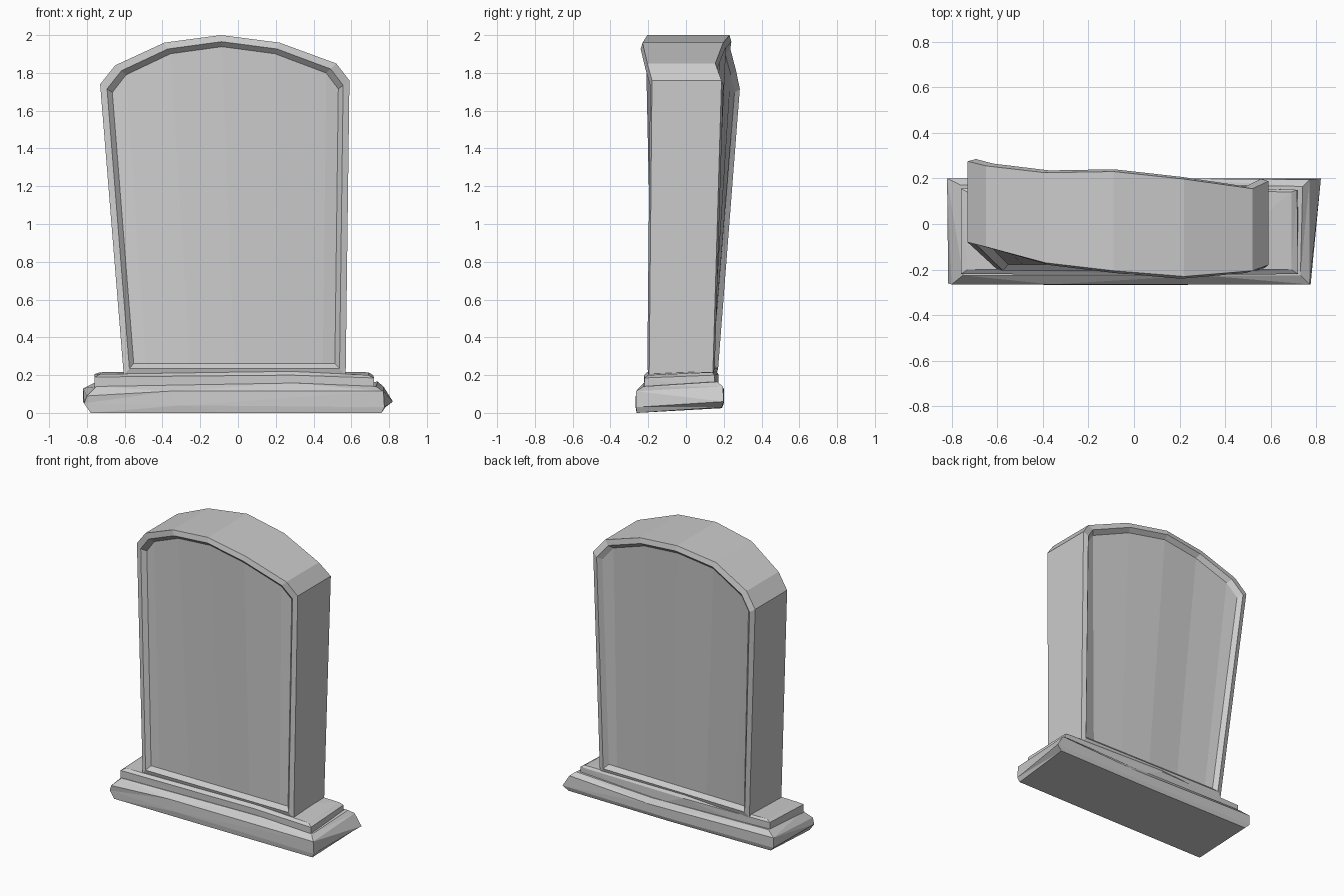
import bpy, bmesh

if "Cube" in bpy.data.objects:
    bpy.data.objects.remove(bpy.data.objects["Cube"])


def finish(name, bm):
    bmesh.ops.recalc_face_normals(bm, faces=bm.faces)
    me = bpy.data.meshes.new(name)
    bm.to_mesh(me)
    bm.free()
    ob = bpy.data.objects.new(name, me)
    bpy.context.collection.objects.link(ob)
    return ob


def bridge(bm, a, b):
    n = len(a)
    for i in range(n):
        j = (i + 1) % n
        bm.faces.new((a[i], a[j], b[j], b[i]))


def slab(name, rings):
    """Loft of rings; each ring is six points: front left/mid/right, back right/mid/left."""
    bm = bmesh.new()
    loops = [[bm.verts.new(p) for p in r] for r in rings]
    for a, b in zip(loops, loops[1:]):
        bridge(bm, a, b)
    bm.faces.new(loops[0])
    bm.faces.new(loops[-1])
    bmesh.ops.triangulate(bm, faces=bm.faces)
    return finish(name, bm)


# Worn lower plinth with chamfered edges
slab("lower_plinth", [
    [(-.78, -.26, 0), (-.05, -.262, 0), (.76, -.26, 0),
     (.78, .19, .03), (0, .19, .025), (-.79, .19, .03)],
    [(-.815, -.26, .05), (-.3, -.268, .04), (.775, -.265, .03),
     (.82, .20, .06), (0, .20, .05), (-.82, .20, .06)],
    [(-.80, -.265, .09), (-.36, -.265, .115), (.77, -.265, .115),
     (.77, .195, .14), (.15, .20, .11), (-.82, .20, .13)],
    [(-.75, -.225, .14), (.3, -.225, .158), (.73, -.225, .14),
     (.74, .165, .165), (.15, .175, .145), (-.76, .17, .16)],
])

# Upper step
slab("upper_step", [
    [(-.76, -.22, .12), (.2, -.22, .13), (.72, -.22, .12),
     (.72, .15, .12), (.1, .17, .12), (-.76, .155, .12)],
    [(-.76, -.22, .19), (.28, -.222, .20), (.72, -.22, .185),
     (.715, .15, .20), (-.1, .172, .205), (-.76, .155, .205)],
    [(-.73, -.20, .205), (.28, -.20, .22), (.69, -.20, .20),
     (.69, .14, .215), (-.1, .158, .225), (-.73, .14, .215)],
])

# Headstone: x, z, front y, back y along the arched top
TOP = [(-.73, 1.74, -.08, .275), (-.65, 1.84, -.10, .255), (-.39, 1.96, -.17, .225),
       (-.09, 2.0, -.205, .23), (.22, 1.96, -.23, .197), (.52, 1.85, -.205, .155),
       (.59, 1.76, -.18, .188)]
BOTTOM = [(-.605 + 1.175 * t, .2, -.195, .16 - .018 * t)
          for t in (1, .94, .72, .5, .28, .06, 0)]
OUTLINE = TOP + BOTTOM


def outline_ring(bm, side, inset, depth):
    """Outline moved inwards; depth pushes into the stone, negative bulges out."""
    sx, sz = 1 - inset / .64, 1 - inset / .88
    sign = 1 if side == 2 else -1
    return [bm.verts.new((-.04 + (p[0] + .04) * sx, p[side] + sign * depth,
                          1.1 + (p[1] - 1.1) * sz)) for p in OUTLINE]


bm = bmesh.new()
edges = []
for side in (2, 3):
    # outer edge, raised rim, recessed panel
    loops = [outline_ring(bm, side, i, d)
             for i, d in ((0, 0), (.034, -.01), (.06, .018))]
    for a, b in zip(loops, loops[1:]):
        bridge(bm, a, b)
    panel = loops[-1]
    n = len(panel)
    for i in range(len(TOP) - 1):
        bm.faces.new((panel[i], panel[i + 1], panel[n - 2 - i], panel[n - 1 - i]))
    edges.append(loops[0])
bridge(bm, *edges)
finish("headstone", bm)
